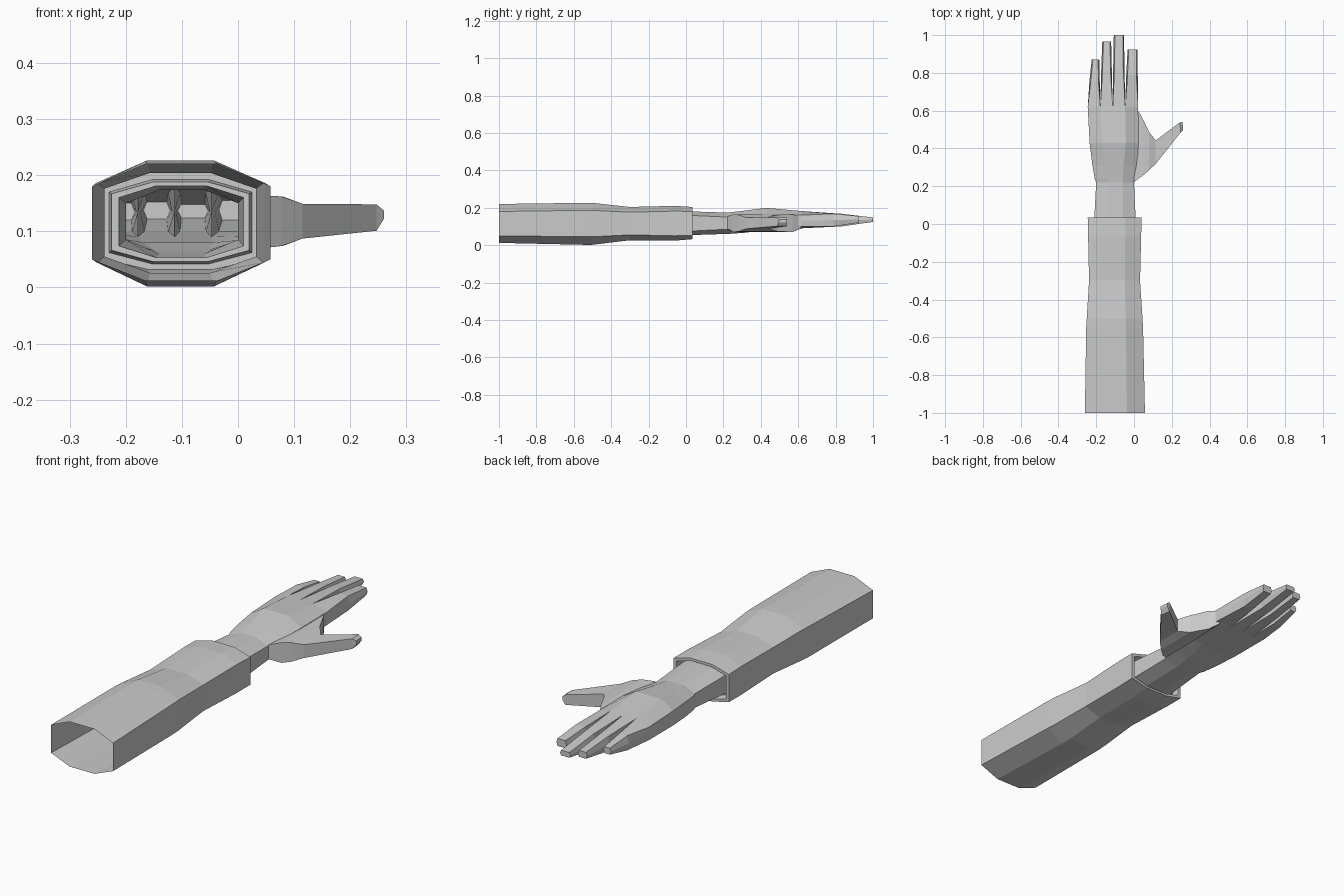
import bpy, bmesh

grey = bpy.data.materials.new("plain grey")
grey.diffuse_color = (0.6, 0.6, 0.6, 1)


def loft(name, rings, cap=False):
    """Skin a list of equal-length rings; rings run clockwise along the travel direction."""
    bm = bmesh.new()
    vr = [[bm.verts.new(p) for p in r] for r in rings]
    n = len(vr[0])
    for a, b in zip(vr, vr[1:]):
        for i in range(n):
            j = (i + 1) % n
            bm.faces.new((a[i], a[j], b[j], b[i]))
    if cap:
        bm.faces.new(vr[-1])
    bmesh.ops.remove_doubles(bm, verts=bm.verts, dist=0.0005)
    me = bpy.data.meshes.new(name)
    bm.to_mesh(me)
    bm.free()
    me.materials.append(grey)
    ob = bpy.data.objects.new(name, me)
    bpy.context.collection.objects.link(ob)
    return ob


def ring(y, x0, x1, lo, hi, slo, shi, fr=(0.3, 0.5, 0.7)):
    """Flattened octagon section: low flat sides, sloped shoulders, flat top and bottom."""
    xs = [x0] + [x0 + (x1 - x0) * f for f in fr] + [x1]
    top = [(x, y, z) for x, z in zip(xs, (shi, hi, hi, hi, shi))]
    bot = [(x, y, z) for x, z in zip(xs, (slo, lo, lo, lo, slo))]
    return top + bot[::-1]


# sleeve: open tube with a folded cuff that meets the wrist
loft("sleeve", [
    ring(-1.00, -0.260, 0.058, 0.012, 0.220, 0.050, 0.180),
    ring(-0.55, -0.253, 0.048, 0.002, 0.226, 0.045, 0.186),
    ring(-0.50, -0.250, 0.045, 0.002, 0.226, 0.045, 0.186),
    ring(-0.30, -0.238, 0.032, 0.026, 0.204, 0.055, 0.176),
    ring(-0.06, -0.243, 0.038, 0.024, 0.210, 0.050, 0.182),
    ring(0.035, -0.245, 0.040, 0.032, 0.204, 0.052, 0.180),
    ring(0.035, -0.230, 0.025, 0.042, 0.192, 0.062, 0.170),
    ring(0.000, -0.225, 0.020, 0.046, 0.188, 0.066, 0.167),
    ring(0.000, -0.212, 0.010, 0.053, 0.181, 0.074, 0.160)])

# hand: wrist and palm, ending on the finger boundaries
KNUCKLE = (0.25, 0.495, 0.742)
loft("hand", [
    ring(0.00, -0.212, 0.010, 0.053, 0.181, 0.074, 0.160),
    ring(0.22, -0.200, 0.000, 0.060, 0.174, 0.085, 0.150),
    ring(0.24, -0.208, 0.005, 0.061, 0.176, 0.085, 0.151),
    ring(0.31, -0.220, 0.016, 0.066, 0.184, 0.086, 0.155),
    ring(0.43, -0.235, 0.024, 0.080, 0.199, 0.092, 0.160, KNUCKLE),
    ring(0.62, -0.245, 0.022, 0.090, 0.182, 0.100, 0.160, KNUCKLE)])


def finger_ring(y, x0, x1, zl, zr, bl, br, c):
    """Six-sided finger section; c is the inset of the top and bottom edges."""
    ml, mr = (zl + bl) / 2, (zr + br) / 2
    return [(x0, y, ml), (x0 + c, y, zl), (x1 - c, y, zr),
            (x1, y, mr), (x1 - c, y, br), (x0 + c, y, bl)]


# fingers: root spans are shared, so the gaps open from the knuckles outward
bx = [-0.245 + 0.267 * f for f in (0, *KNUCKLE, 1)]
tops = (0.160, 0.182, 0.182, 0.182, 0.160)
bots = (0.100, 0.090, 0.090, 0.090, 0.100)
fingers = [("little_finger", -0.224, -0.184, 0.870, 0.150, 0.120),
           ("ring_finger", -0.168, -0.121, 0.965, 0.152, 0.122),
           ("middle_finger", -0.107, -0.053, 1.000, 0.148, 0.124),
           ("index_finger", -0.034, 0.018, 0.925, 0.155, 0.120)]
for i, (name, t0, t1, ty, hi, lo) in enumerate(fingers):
    x0, x1 = bx[i], bx[i + 1]
    k = 0.55
    my = 0.62 + (ty - 0.62) * k
    m0, m1 = x0 + (t0 - x0) * k * 0.8, x1 + (t1 - x1) * k
    loft(name, [
        finger_ring(0.62, x0, x1, tops[i], tops[i + 1], bots[i], bots[i + 1], 0.0),
        finger_ring(my, m0, m1, 0.168, 0.168, 0.100, 0.100, 0.007),
        finger_ring(ty, t0, t1, hi, hi, lo, lo, 0.006)], cap=True)


def thumb_ring(far, near, lo, hi):
    """Four-sided section between the far (web) edge and the near (outer) edge."""
    (fx, fy), (nx, ny) = far, near
    return [(fx, fy, hi), (nx, ny, hi), (nx, ny, lo), (fx, fy, lo)]


# thumb with its web, growing out of the side of the palm
loft("thumb", [
    thumb_ring((0.012, 0.615), (0.000, 0.222), 0.088, 0.154),
    thumb_ring((0.040, 0.570), (0.045, 0.255), 0.070, 0.164),
    thumb_ring((0.080, 0.487), (0.078, 0.283), 0.074, 0.162),
    thumb_ring((0.115, 0.442), (0.115, 0.318), 0.087, 0.149),
    thumb_ring((0.243, 0.538), (0.247, 0.485), 0.101, 0.148),
    thumb_ring((0.257, 0.540), (0.260, 0.497), 0.122, 0.137)], cap=True)
